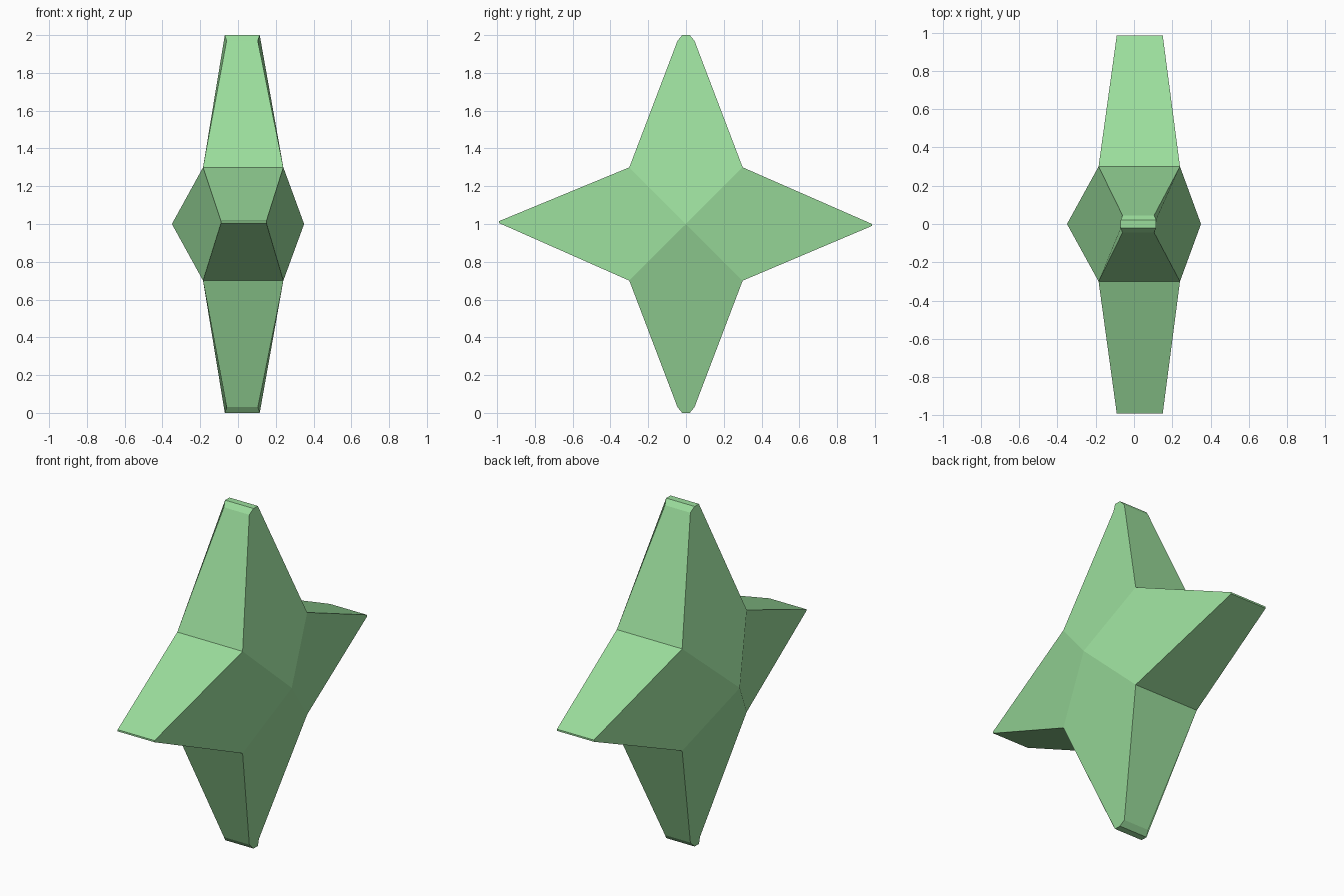
import bpy
import bmesh

cube = bpy.data.objects.get("Cube")
if cube:
    bpy.data.objects.remove(cube, do_unlink=True)

# Single pale green material
green = bpy.data.materials.new("pale_green")
green.use_nodes = True
colour = (0.33, 0.73, 0.335, 1.0)
green.diffuse_color = colour
shader = next(n for n in green.node_tree.nodes if n.type == 'BSDF_PRINCIPLED')
shader.inputs["Base Color"].default_value = colour
shader.inputs["Roughness"].default_value = 0.8

# Thickness (low x, high x) at each kind of outline point
NOTCH = (-0.185, 0.24)
SHOULDER = (-0.06, 0.105)
BLUNT = (-0.07, 0.115)
SHARP = (-0.09, 0.15)
PEAK = 0.35


def blunt_tip(side):
    """Chamfered end of the upper (1) or lower (-1) arm."""
    half = [(0.045, 0.97, SHOULDER), (0.02, 1.0, BLUNT)]
    ends = half + [(-y, r, x) for y, r, x in reversed(half)]
    return [(side * y, 1 + side * r, x) for y, r, x in ends]


def sharp_tip(y, z, side):
    """Thin end of the front (-1) or back (1) arm."""
    return [(y, z - side * 0.005, SHARP), (y, z + side * 0.005, SHARP)]


# Arms in turn around the outline, each starting after its notch
arms = [
    (sharp_tip(0.985, 0.995, 1), (0.3, 0.7)),
    (blunt_tip(1), (0.3, 1.3)),
    (sharp_tip(-0.99, 1.01, -1), (-0.3, 1.3)),
    (blunt_tip(-1), (-0.3, 0.7)),
]

bm = bmesh.new()
peaks = [bm.verts.new((s * PEAK, 0, 1)) for s in (-1, 1)]


def pair(y, z, xs):
    return [bm.verts.new((x, y, z)) for x in xs]


notches = [pair(y, z, NOTCH) for _, (y, z) in arms]
for i, (tip, _) in enumerate(arms):
    # Walk from one notch, round the tip, to the next notch
    rim = [notches[i]] + [pair(*p) for p in tip] + [notches[(i + 1) % len(arms)]]
    # Broad faces rising to the central peaks
    for s in (0, 1):
        bm.faces.new([peaks[s]] + [p[s] for p in rim])
    # Edge faces across the thickness
    for a, b in zip(rim, rim[1:]):
        bm.faces.new((a[0], a[1], b[1], b[0]))

bmesh.ops.recalc_face_normals(bm, faces=bm.faces)
mesh = bpy.data.meshes.new("four_point_star")
bm.to_mesh(mesh)
bm.free()
mesh.materials.append(green)
star = bpy.data.objects.new("four_point_star", mesh)
bpy.context.collection.objects.link(star)
